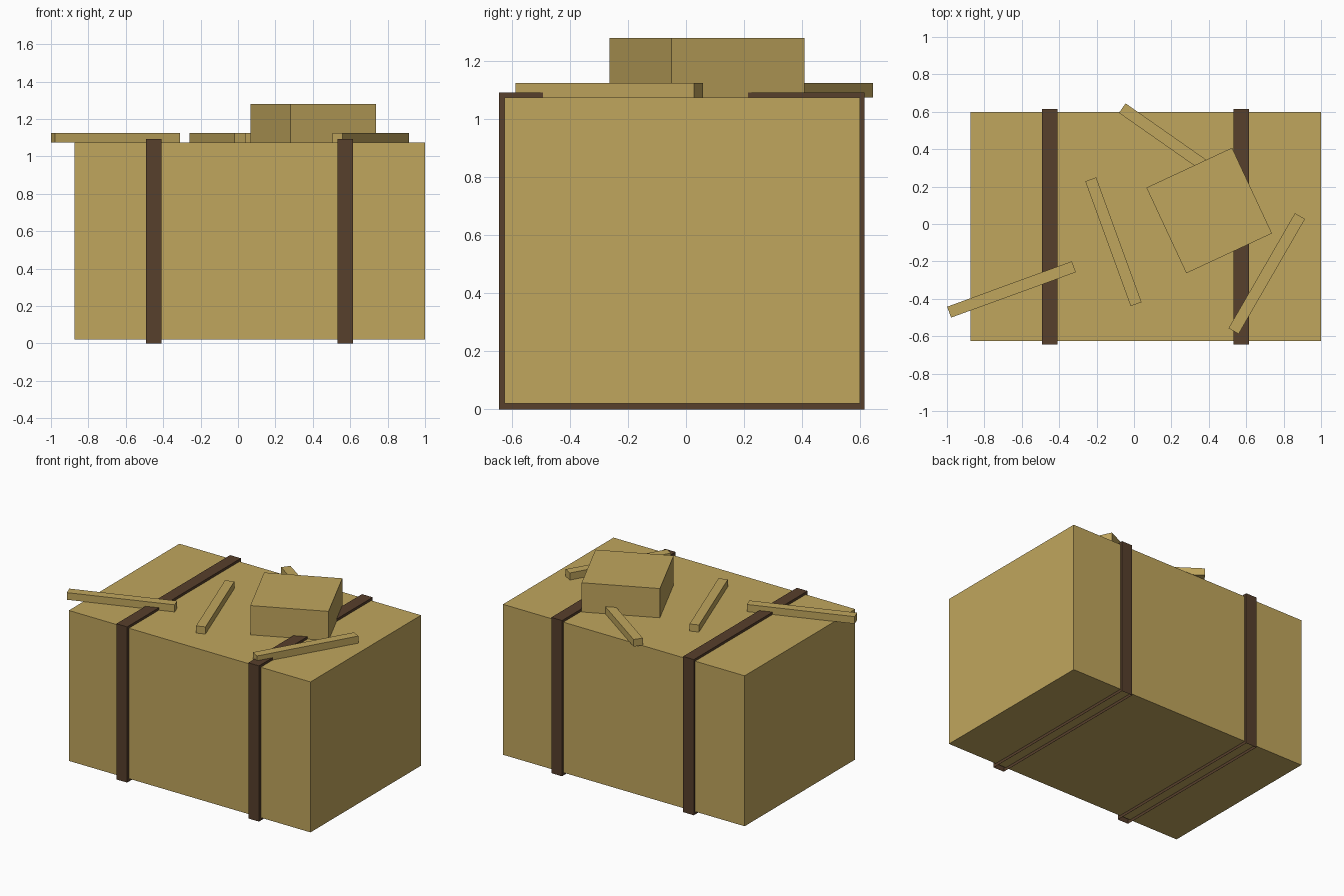
import bpy, bmesh
from math import radians
from mathutils import Matrix

if "Cube" in bpy.data.objects:
    bpy.data.objects.remove(bpy.data.objects["Cube"])


def material(name, rgb):
    m = bpy.data.materials.new(name)
    m.diffuse_color = (*rgb, 1)
    m.use_nodes = True
    m.node_tree.nodes["Principled BSDF"].inputs["Base Color"].default_value = m.diffuse_color
    return m


STRAW = material("straw", (0.53, 0.38, 0.11))
LEATHER = material("strap_brown", (0.095, 0.05, 0.025))


def box(name, center, size, mat, angle=0, open_bottom=False):
    bm = bmesh.new()
    bmesh.ops.create_cube(bm, size=1, matrix=Matrix.Diagonal((*size, 1)))
    if open_bottom:
        bottom = [f for f in bm.faces if f.normal.z < -0.9]
        bmesh.ops.delete(bm, geom=bottom, context='FACES_ONLY')
    mesh = bpy.data.meshes.new(name)
    bm.to_mesh(mesh)
    bm.free()
    mesh.materials.append(mat)
    ob = bpy.data.objects.new(name, mesh)
    ob.location = center
    ob.rotation_euler.z = radians(angle)
    bpy.context.collection.objects.link(ob)
    return ob


TOP = 1.075

# Main bale
box("bale", (0.0625, -0.0125, (0.02 + TOP) / 2), (1.875, 1.225, TOP - 0.02), STRAW)

# Straps wrapped round the bale, open underneath
for i, x in enumerate((-0.45, 0.573)):
    box(f"strap_{i + 1}", (x, -0.015, 0.546), (0.083, 1.26, 1.092), LEATHER, open_bottom=True)

# Loose block of straw on top
box("straw_block", (0.402, 0.072, TOP + 0.1025), (0.505, 0.505, 0.205), STRAW, 25)

# Loose straw stalks lying on top
stalks = [(-0.655, -0.35, 20), (-0.11, -0.095, -70), (0.71, -0.265, 60), (0.228, 0.416, -35)]
for i, (x, y, a) in enumerate(stalks):
    box(f"stalk_{i + 1}", (x, y, TOP + 0.025), (0.71, 0.062, 0.05), STRAW, a)
